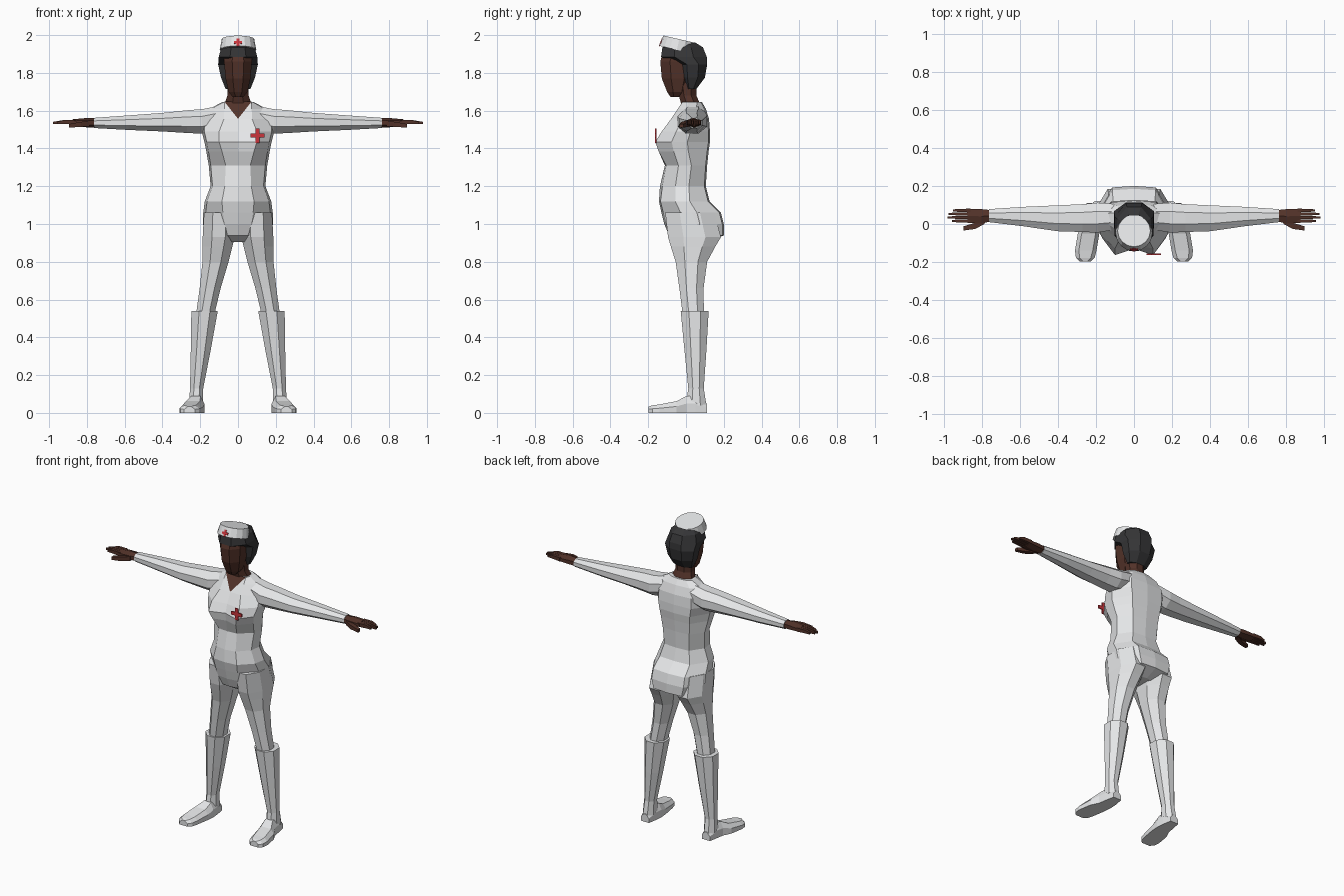
import bpy, bmesh, math
from mathutils import Vector, Matrix

if "Cube" in bpy.data.objects:
    bpy.data.objects.remove(bpy.data.objects["Cube"])


def material(name, rgb):
    m = bpy.data.materials.new(name)
    m.diffuse_color = (*rgb, 1)
    m.use_nodes = True
    m.node_tree.nodes["Principled BSDF"].inputs["Base Color"].default_value = m.diffuse_color
    return m


WHITE = material("white_cloth", (0.78, 0.79, 0.80))
SKIN = material("brown_skin", (0.085, 0.032, 0.022))
HAIR = material("dark_hair", (0.036, 0.036, 0.038))
RED = material("red_badge", (0.60, 0.035, 0.045))


def finish(name, bm, mat, mirror=False):
    bmesh.ops.recalc_face_normals(bm, faces=bm.faces)
    me = bpy.data.meshes.new(name)
    bm.to_mesh(me)
    bm.free()
    me.materials.append(mat)
    ob = bpy.data.objects.new(name, me)
    bpy.context.collection.objects.link(ob)
    if mirror:
        ob.modifiers.new("mirror", 'MIRROR').use_mirror_merge = False
    return ob


def loft(name, rings, mat, mirror=False):
    """Skin a list of closed point rings and cap both ends."""
    bm = bmesh.new()
    loops = [[bm.verts.new(p) for p in r] for r in rings]
    n = len(loops[0])
    for a, b in zip(loops, loops[1:]):
        for i in range(n):
            j = (i + 1) % n
            bm.faces.new((a[i], a[j], b[j], b[i]))
    bm.faces.new(loops[0])
    bm.faces.new(loops[-1])
    return finish(name, bm, mat, mirror)


def ring_z(z, x0, x1, y0, y1, n=8):
    """Flat-sided polygon ring filling the given x and y limits."""
    k = 1 / math.cos(math.pi / n)
    return [((x0 + x1) / 2 + (x1 - x0) / 2 * k * math.cos(a),
             (y0 + y1) / 2 + (y1 - y0) / 2 * k * math.sin(a), z)
            for a in ((i + .5) * math.tau / n for i in range(n))]


def ring_x(x, y0, y1, z0, z1, n=8):
    return [(x, p, q) for p, q, _ in ring_z(0, y0, y1, z0, z1, n)]


def cross(name, size, arm, loc, tilt=0):
    """Thin plus-shaped plate facing the front."""
    bm = bmesh.new()
    pts = []
    for i in range(4):
        r = Matrix.Rotation(i * math.pi / 2, 3, 'Y')
        pts += [r @ Vector(p) for p in ((size, 0, arm), (size, 0, -arm), (arm, 0, -arm))]
    f = bm.faces.new([bm.verts.new(p) for p in pts])
    ext = bmesh.ops.extrude_face_region(bm, geom=[f])
    bmesh.ops.translate(bm, vec=(0, .007, 0),
                        verts=[v for v in ext["geom"] if isinstance(v, bmesh.types.BMVert)])
    bm.transform(Matrix.Translation(loc) @ Matrix.Rotation(tilt, 4, 'X'))
    return finish(name, bm, RED)


# Torso: height, half width, centre front, bust x, bust y, back
def torso_ring(z, w, yc, xb, yf, yb):
    mid = (yf + yb) / 2
    half = [(xb, yf), (w * .93, mid * .6 + yf * .4), (w, mid + .025), (w * .62, yb - .008)]
    return ([(0, yc, z)] + [(x, y, z) for x, y in half] + [(0, yb, z)]
            + [(-x, y, z) for x, y in reversed(half)])


loft("torso", [torso_ring(*r) for r in (
    (.905, .06, -.03, .03, -.03, .12),
    (.94, .165, -.09, .05, -.085, .20),
    (1.0, .186, -.115, .07, -.105, .20),
    (1.06, .184, -.13, .08, -.12, .185),
    (1.12, .176, -.143, .085, -.135, .125),
    (1.20, .145, -.138, .07, -.125, .105),
    (1.31, .155, -.112, .065, -.105, .112),
    (1.385, .168, -.125, .085, -.145, .12),
    (1.435, .178, -.13, .10, -.163, .127),
    (1.49, .192, -.112, .10, -.128, .127),
    (1.555, .188, -.08, .075, -.08, .122),
    (1.61, .15, -.043, .072, -.043, .105),
    (1.645, .085, -.02, .07, -.02, .085))], WHITE)

# Neck with the open neckline
loft("neck", [ring_z(*r) for r in (
    (1.58, -.075, .075, -.02, .075),
    (1.645, -.068, .068, -.028, .07),
    (1.68, -.056, .056, -.038, .055),
    (1.75, -.056, .056, -.05, .055))], SKIN)
bm = bmesh.new()
bm.faces.new([bm.verts.new(p) for p in
              ((0, -.083, 1.557), (.072, -.023, 1.648), (0, -.023, 1.648), (-.072, -.023, 1.648))])
finish("neckline", bm, SKIN)

# Face and hair
loft("face", [ring_z(*r) for r in (
    (1.672, -.028, .028, -.082, -.03),
    (1.70, -.05, .05, -.10, .01),
    (1.77, -.066, .066, -.128, .04),
    (1.86, -.074, .074, -.136, .04),
    (1.92, -.07, .07, -.12, .04))], SKIN)
loft("hair", [ring_z(*r) for r in (
    (1.715, -.066, .066, .0, .055),
    (1.775, -.09, .09, -.03, .10),
    (1.845, -.105, .105, -.04, .112),
    (1.885, -.102, .102, -.132, .11),
    (1.935, -.088, .088, -.125, .09),
    (1.96, -.06, .06, -.08, .05))], HAIR)

# Cap and its badge
bm = bmesh.new()
bmesh.ops.create_cone(bm, cap_ends=True, segments=16, radius1=.097, radius2=.086, depth=.058)
bm.transform(Matrix.Translation((0, -.042, 1.950)) @ Matrix.Rotation(math.radians(-13), 4, 'X'))
finish("cap", bm, WHITE)
cross("cap_badge", .021, .007, (0, -.136, 1.962), math.radians(-22))
cross("chest_badge", .038, .011, (.103, -.163, 1.468))

# Sleeves
loft("sleeves", [ring_x(*r) for r in (
    (.10, -.03, .105, 1.50, 1.625),
    (.19, -.045, .112, 1.478, 1.608),
    (.27, -.042, .104, 1.482, 1.602),
    (.40, -.038, .098, 1.49, 1.588),
    (.58, -.012, .09, 1.498, 1.575),
    (.762, .01, .078, 1.508, 1.562))], WHITE, True)

# Hands: palm, four fingers, thumb
loft("palms", [ring_x(*r, 6) for r in (
    (.75, .015, .073, 1.513, 1.557),
    (.80, .002, .078, 1.515, 1.558),
    (.875, .006, .08, 1.522, 1.552))], SKIN, True)
for i, tip in enumerate((.955, .98, .975, .95)):
    y = .016 + i * .0185
    loft(f"fingers_{i + 1}", [ring_x(*r, 4) for r in (
        (.86, y - .009, y + .009, 1.526, 1.55),
        (.92, y - .008, y + .008, 1.53, 1.551),
        (tip, y - .005, y + .005, 1.529, 1.541))], SKIN, True)
loft("thumbs", [ring_x(*r, 4) for r in (
    (.785, .0, .035, 1.517, 1.547),
    (.835, -.026, .006, 1.514, 1.54),
    (.895, -.034, -.012, 1.51, 1.529))], SKIN, True)

# Legs
loft("legs", [ring_z(*r) for r in (
    (1.06, .02, .18, -.11, .15),
    (.93, .018, .187, -.095, .185),
    (.88, .03, .187, -.08, .155),
    (.80, .05, .188, -.055, .112),
    (.66, .092, .203, -.035, .093),
    (.50, .13, .225, -.015, .095))], WHITE, True)

# Boots: shaft then foot
loft("boot_shafts", [ring_z(*r) for r in (
    (.54, .107, .247, -.028, .12),
    (.33, .145, .25, -.008, .108),
    (.13, .184, .254, .012, .094),
    (.04, .184, .26, .0, .108))], WHITE, True)


def foot_ring(y, x0, x1, top):
    return [(x0, y, 0), (x1, y, 0), (x1, y, top * .55), (x1 - .02, y, top),
            (x0 + .02, y, top), (x0, y, top * .55)]


loft("feet", [foot_ring(*r) for r in (
    (.11, .192, .25, .05),
    (.05, .182, .262, .09),
    (.0, .178, .27, .088),
    (-.05, .182, .295, .062),
    (-.14, .197, .31, .045),
    (-.178, .207, .305, .04),
    (-.198, .228, .285, .034))], WHITE, True)
